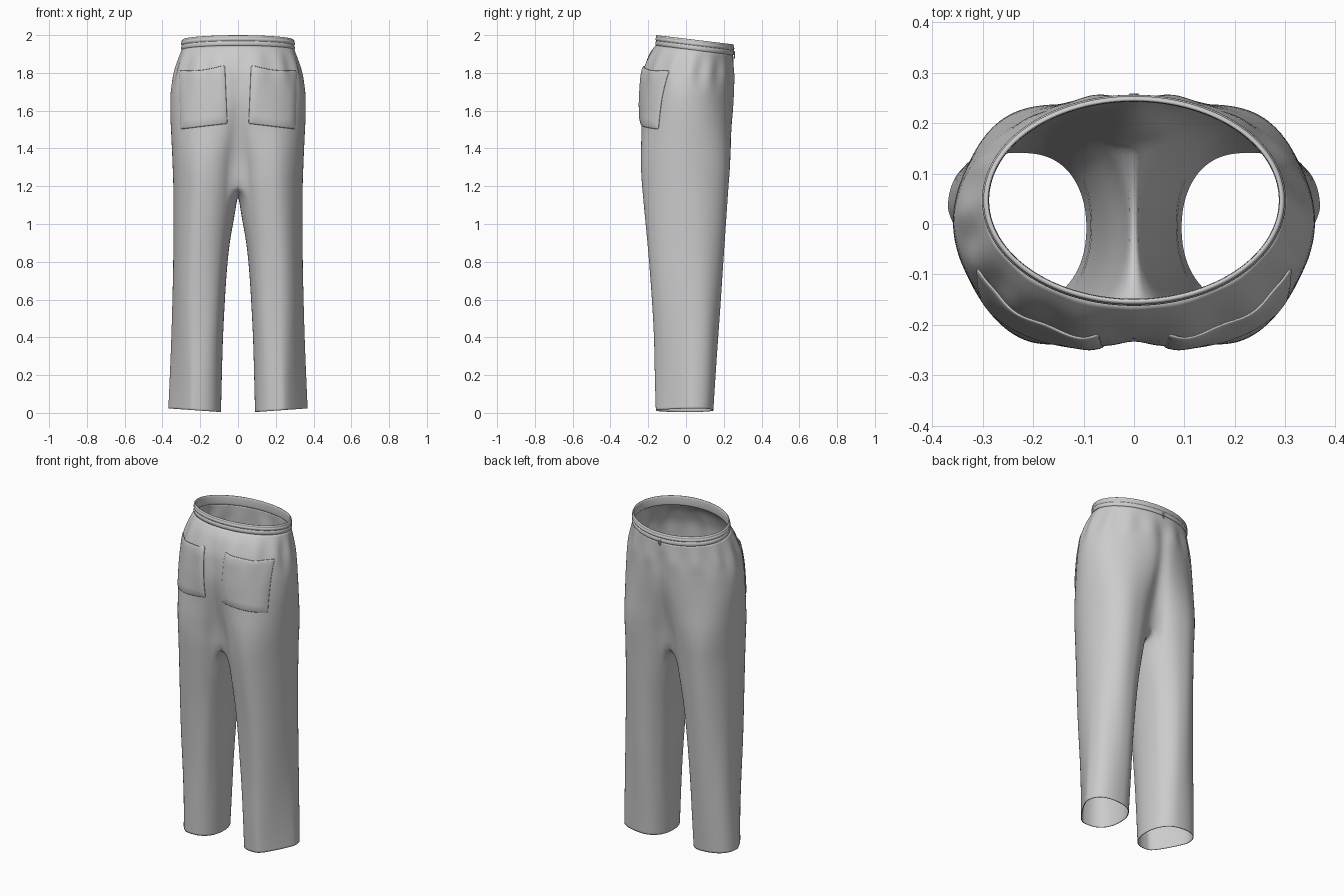
import bpy, bmesh
from math import sin, cos, pi, exp, radians
from mathutils import Vector
from mathutils.bvhtree import BVHTree

if "Cube" in bpy.data.objects:
    bpy.data.objects.remove(bpy.data.objects["Cube"])


def lerp_table(table, z):
    """Linear lookup in a list of (z, value) pairs with rising z."""
    for (z0, v0), (z1, v1) in zip(table, table[1:]):
        if z <= z1:
            return v0 + (v1 - v0) * max(0, z - z0) / (z1 - z0)
    return table[-1][1]


def smooth(a, b, z):
    t = min(1, max(0, (z - a) / (b - a)))
    return t * t * (3 - 2 * t)


def spow(v, p):
    return abs(v) ** p * (1 if v >= 0 else -1)


def make_object(name, bm):
    for f in bm.faces:
        f.smooth = True
    me = bpy.data.meshes.new(name)
    bm.to_mesh(me)
    bm.free()
    ob = bpy.data.objects.new(name, me)
    bpy.context.collection.objects.link(ob)
    return ob


def mirror(ob):
    m = ob.modifiers.new("mirror", 'MIRROR')
    m.merge_threshold = 0.0005


def subdivide(ob, levels):
    s = ob.modifiers.new("subdivision", 'SUBSURF')
    s.levels = s.render_levels = levels


# silhouettes read against height: outer side, inner leg, front and rear
OUTER = [(0, .369), (.4, .353), (.8, .342), (1.2, .342), (1.4, .35), (1.6, .36),
         (1.7, .357), (1.8, .34), (1.9, .314), (1.95, .297)]
INNER = [(0, .09), (.4, .08), (.8, .058), (.95, .038), (1.1, .015), (1.2, .005), (1.22, 0)]
FRONT = [(0, -.16), (.4, -.172), (.8, -.196), (1.2, -.23), (1.4, -.246), (1.65, -.25),
         (1.8, -.238), (1.9, -.196), (1.95, -.158)]
REAR = [(0, .145), (.4, .168), (.8, .194), (1.2, .225), (1.4, .248), (1.6, .258), (1.8, .26),
        (1.95, .25)]
M, K, CROTCH = 49, 11, 1.22
ROWS = [1.945, 1.92, 1.89, 1.85, 1.8, 1.75, 1.7, 1.64, 1.58, 1.52, 1.46, 1.4, 1.34, 1.28, CROTCH,
        1.15, 1.07, .97, .86, .7, .55, .4, .25, .12, .05, .02, 0]


def section_point(z, t, inner):
    """t in -1..1 walks from the front seam round the outside to the rear seam."""
    xo, xi, yf, yr = (lerp_table(tb, z) for tb in (OUTER, INNER, FRONT, REAR))
    cy, b = (yf + yr) / 2, (yr - yf) / 2
    xc, a = (xo + xi) / 2, (xo - xi) / 2
    leg_ang = radians(135) * t if not inner else radians(180 - 45 * t)
    c, s = cos(leg_ang), sin(leg_ang)
    leg = Vector((xc + a * spow(c, .97 if c > 0 else .78), cy + b * spow(s, .95), z))
    # the leg's outer side leans to the rear, more so at the hem
    low = 1 - smooth(.5, 1.4, z)
    leg.y += (.008 + .027 * low) * max(0, c) ** 2
    leg.x -= .06 * max(0, -c * s * (c > 0)) * (1 - smooth(0, .8, z))
    if inner:
        # saddle under the crotch fades out down the leg
        leg.z -= .06 * cos(t * pi / 2) * smooth(.85, CROTCH, z)
        if z == CROTCH:
            leg.x = 0
        p = leg
    else:
        ang = t * pi / 2
        hip = Vector((xo * sin(pi / 2 - abs(ang)), cy + b * sin(ang), z))
        p = hip.lerp(leg, 1 - smooth(CROTCH, 1.72, z))
        if abs(t) > .999 and z >= CROTCH:
            p.x = 0
        # gathers below the waistband
        k = 1 + .02 * exp(-((z - 1.83) / .08) ** 2) * sin(t * 23 + 1)
        p.x *= k
        p.y = cy + (p.y - cy) * k
        # seat cleft and long soft folds
        p.y -= .014 * spow(t, 0) * exp(-(p.x / .035) ** 2) * smooth(1.25, 1.4, z) \
            * (1 - smooth(1.75, 1.92, z))
        p.y += .004 * sin(t * 9 + z * 3) * smooth(.1, .5, z) * (1 - smooth(1.2, 1.6, z))
        p.z -= .12 * (p.y + .155) * smooth(1.65, 1.945, z)
    # hem rises towards the outside
    p.z += (.005 + .07 * max(0, p.x - .1)) * (1 - smooth(0, .25, z))
    return p


# trouser body: half the seat plus one leg, mirrored
bm = bmesh.new()
grid = []
for z in ROWS:
    row = [section_point(z, -1 + 2 * i / (M - 1), False) for i in range(M)]
    if z <= CROTCH:
        row += [section_point(z, 1 - 2 * i / (K + 1), True) for i in range(1, K + 1)]
    grid.append([bm.verts.new(p) for p in row])
for up, low in zip(grid, grid[1:]):
    closed = len(up) > M
    n = len(up)
    for i in range(n if closed else M - 1):
        j = (i + 1) % n
        bm.faces.new((up[i], low[i], low[j], up[j]))
body = make_object("trouser_body", bm)
mirror(body)
subdivide(body, 1)
bpy.context.view_layer.update()
surface = BVHTree.FromObject(body, bpy.context.evaluated_depsgraph_get())
cloth = body.modifiers.new("cloth", 'SOLIDIFY')
cloth.thickness = .004

# patch pocket laid over the seat, mirrored
bm = bmesh.new()
TL, TR, BL, BR = (Vector(c) for c in ((.068, 1.84), (.312, 1.812), (.055, 1.53), (.305, 1.5)))
NU, NV = 18, 18
pts = []
for j in range(NV + 1):
    v = j / NV
    line = []
    for i in range(NU + 1):
        u = i / NU
        c = TL.lerp(TR, u).lerp(BL.lerp(BR, u), v)
        c.y -= .012 * sin(pi * u) * (1 - v)
        hit, normal, _, _ = surface.ray_cast(Vector((c.x, -1, c.y)), Vector((0, 1, 0)))
        if normal.y > 0:
            normal = -normal
        edge = min(1, min(u, 1 - u, 1 - v) * 9)
        line.append(bm.verts.new(hit + normal * (.004 + .007 * edge)))
    pts.append(line)
for a, b in zip(pts, pts[1:]):
    for i in range(NU):
        bm.faces.new((a[i], b[i], b[i + 1], a[i + 1]))
pocket = make_object("patch_pockets", bm)
mirror(pocket)
thick = pocket.modifiers.new("cloth", 'SOLIDIFY')
thick.thickness = .007
subdivide(pocket, 1)

# waistband: stitched channel profile swept round a tilted ellipse
PROFILE = [(0, -.06), (.009, -.058), (.012, -.048), (.011, -.036), (.005, -.032), (.011, -.028),
           (.012, -.018), (.006, -.014), (.010, -.009), (.006, -.001), (0, 0), (-.003, -.006),
           (-.003, -.055)]
bm = bmesh.new()
N = 96
rings = []
for i in range(N):
    t = 2 * pi * i / N
    ring = []
    for off, dz in PROFILE:
        y = .047 + (.198 + off) * sin(t)
        ring.append(bm.verts.new(((.29 + off) * cos(t), y, 2.0 - .12 * (y + .15) + dz)))
    rings.append(ring)
for i in range(N):
    a, b = rings[i], rings[(i + 1) % N]
    for j in range(len(PROFILE)):
        k = (j + 1) % len(PROFILE)
        bm.faces.new((a[j], b[j], b[k], a[k]))
bmesh.ops.recalc_face_normals(bm, faces=bm.faces[:])
band = make_object("waistband", bm)
subdivide(band, 1)

# small cord loop at the fly
bpy.ops.mesh.primitive_torus_add(major_radius=.009, minor_radius=.003, major_segments=20,
                                 minor_segments=8, location=(0, .256, 1.895),
                                 rotation=(pi / 2, 0, 0))
loop = bpy.context.object
loop.name = "cord_loop"
loop.scale = (.8, 1.7, 1)
bpy.ops.object.shade_smooth()
